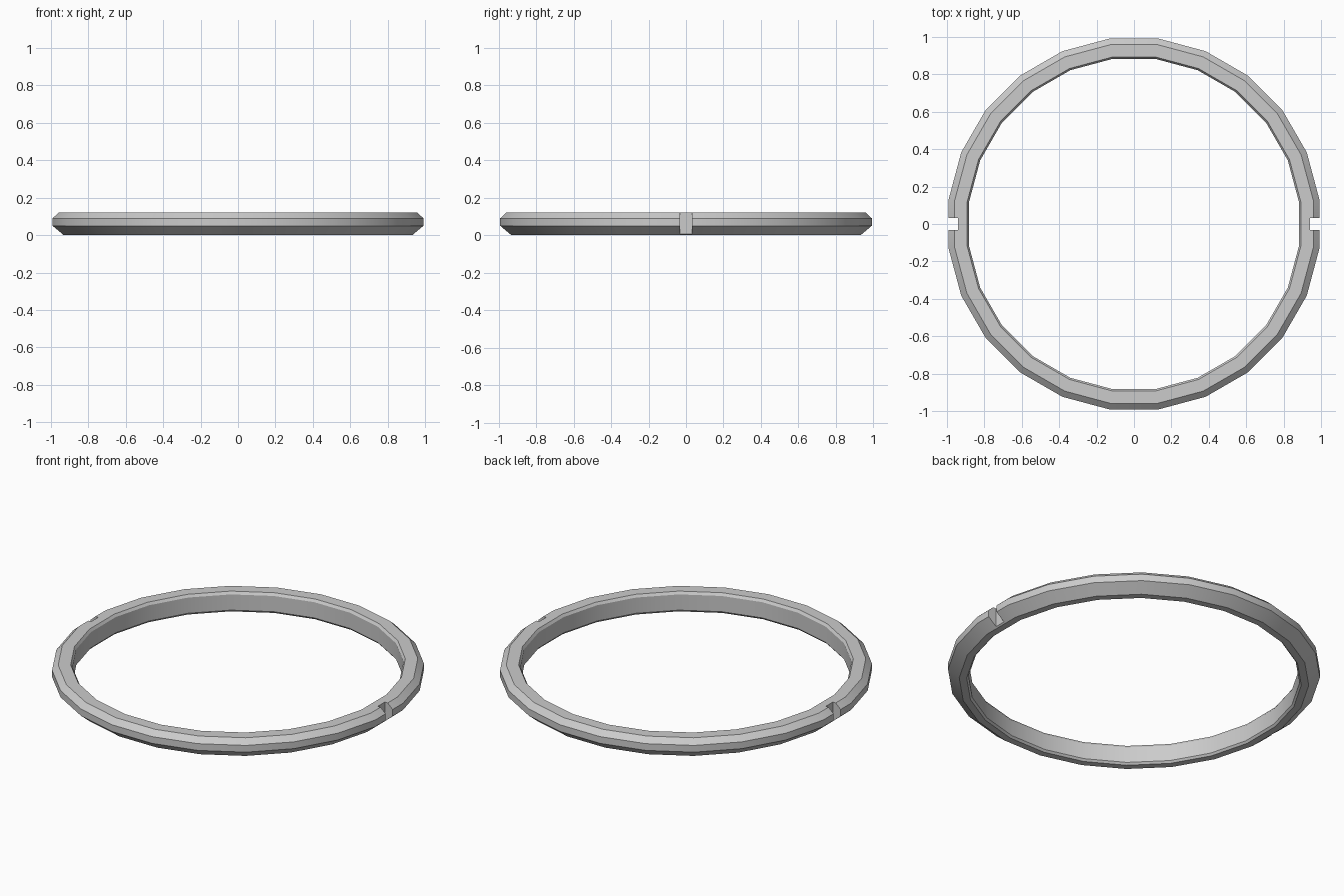
import bpy, bmesh, math
from mathutils import Matrix

cube = bpy.data.objects.get("Cube")
if cube:
    bpy.data.objects.remove(cube)

grey = bpy.data.materials.new("satin grey")
grey.use_nodes = True
colour = (0.6, 0.6, 0.6, 1)
grey.diffuse_color = colour
grey.node_tree.nodes["Principled BSDF"].inputs["Base Color"].default_value = colour


def make_object(name, bm):
    bmesh.ops.recalc_face_normals(bm, faces=bm.faces)
    mesh = bpy.data.meshes.new(name)
    bm.to_mesh(mesh)
    bm.free()
    mesh.materials.append(grey)
    obj = bpy.data.objects.new(name, mesh)
    bpy.context.collection.objects.link(obj)
    return obj


# Bevelled cross-section (radius, height), swept around the axis
SEGMENTS = 24
PROFILE = [(0.9, 0), (0.94, 0), (1.0, 0.05), (1.0, 0.09),
           (0.967, 0.12), (0.9, 0.12), (0.89, 0.105), (0.89, 0.012)]
bm = bmesh.new()
loops = []
for i in range(SEGMENTS):
    a = math.tau * (i + 0.5) / SEGMENTS
    loops.append([bm.verts.new((r * math.cos(a), r * math.sin(a), z)) for r, z in PROFILE])
for i, here in enumerate(loops):
    after = loops[(i + 1) % SEGMENTS]
    for j in range(len(PROFILE)):
        k = (j + 1) % len(PROFILE)
        bm.faces.new((here[j], after[j], after[k], here[k]))
ring = make_object("ring_band", bm)

# Square locating notches on the left and right rim
bm = bmesh.new()
for side in (-1, 1):
    place = Matrix.Translation((side * 1.04, 0, 0.06)) @ Matrix.Diagonal((0.2, 0.066, 0.4, 1))
    bmesh.ops.create_cube(bm, size=1, matrix=place)
cutter = make_object("notch_cutter", bm)
cutter.hide_render = True

cut = ring.modifiers.new("notches", 'BOOLEAN')
cut.operation = 'DIFFERENCE'
cut.solver = 'EXACT'
cut.object = cutter

bpy.ops.object.select_all(action='DESELECT')
ring.select_set(True)
bpy.context.view_layer.objects.active = ring
bpy.ops.object.modifier_apply(modifier=cut.name)
bpy.data.objects.remove(cutter)
bpy.ops.object.shade_smooth_by_angle(angle=math.radians(30))
